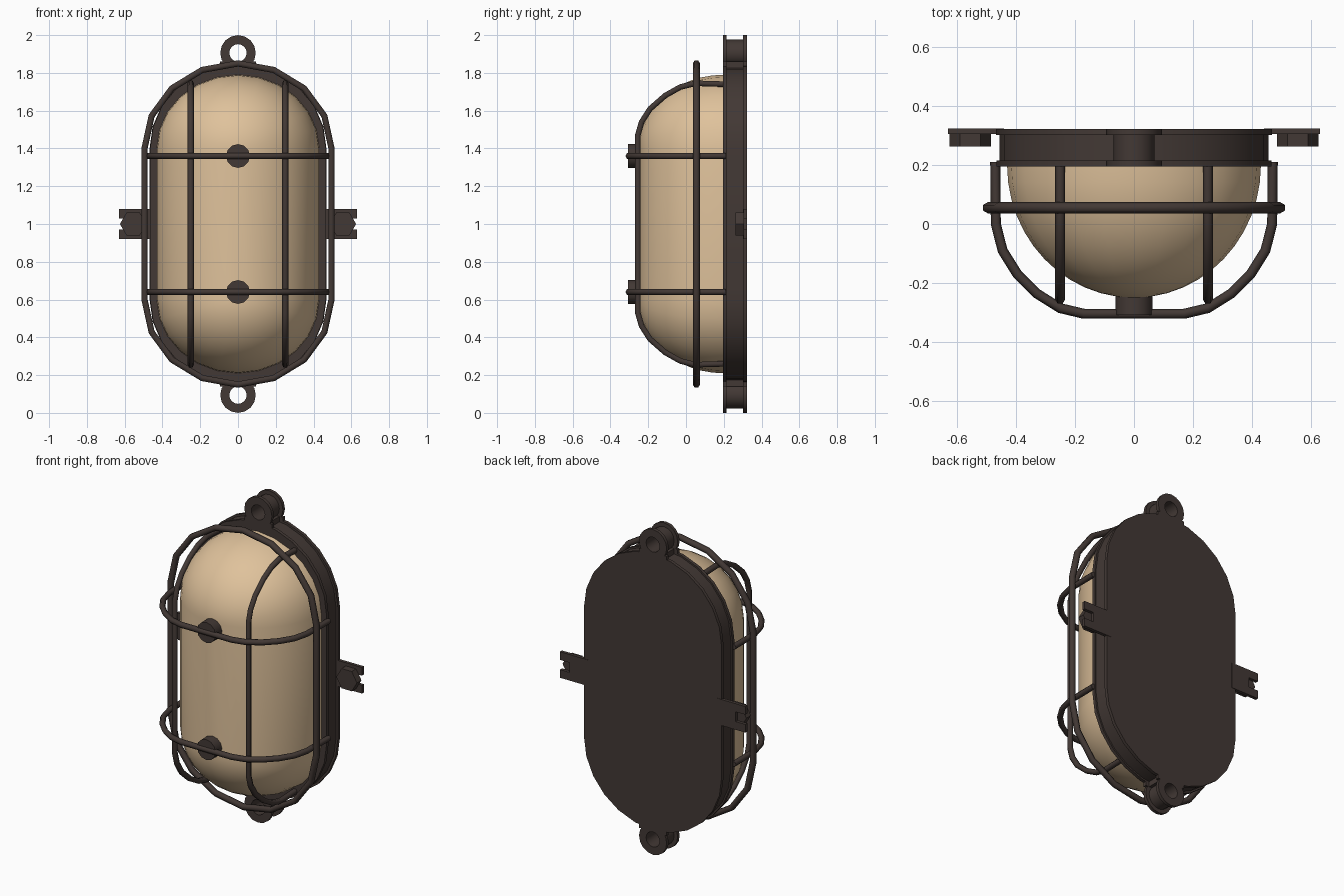
import bpy, bmesh
from math import sin, cos, pi, radians

if "Cube" in bpy.data.objects:
    bpy.data.objects.remove(bpy.data.objects["Cube"])


def material(name, rgb):
    m = bpy.data.materials.new(name)
    m.use_nodes = True
    m.diffuse_color = (*rgb, 1)
    bsdf = m.node_tree.nodes["Principled BSDF"]
    bsdf.inputs["Base Color"].default_value = (*rgb, 1)
    bsdf.inputs["Roughness"].default_value = 0.6
    return m


IRON = material("dark brown iron", (0.055, 0.040, 0.035))
GLASS = material("warm cream glass", (0.74, 0.54, 0.33))


def oval(width, rise, y, half=0.4, centre=1.0, n=12):
    """Closed outline of two half ellipses joined by straight sides."""
    pts = []
    for side in (1, -1):
        for i in range(n + 1):
            a = pi * i / n
            pts.append((side * width * cos(a), y,
                        centre + side * (half + rise * sin(a))))
    return pts


def loft(name, rings, mat, closed=False, angle=35):
    """Skin between rings of points, capped unless closed on itself."""
    bm = bmesh.new()
    loops = [[bm.verts.new(p) for p in ring] for ring in rings]
    n = len(loops[0])
    pairs = list(zip(loops, loops[1:]))
    if closed:
        pairs.append((loops[-1], loops[0]))
    else:
        bm.faces.new(loops[0])
        bm.faces.new(loops[-1])
    for a, b in pairs:
        for i in range(n):
            j = (i + 1) % n
            bm.faces.new((a[i], a[j], b[j], b[i]))
    bmesh.ops.remove_doubles(bm, verts=bm.verts, dist=0.0001)
    bmesh.ops.recalc_face_normals(bm, faces=bm.faces)
    mesh = bpy.data.meshes.new(name)
    bm.to_mesh(mesh)
    bm.free()
    return finish(bpy.data.objects.new(name, mesh), mat, angle)


def finish(ob, mat, angle=35):
    if ob.name not in bpy.context.collection.objects:
        bpy.context.collection.objects.link(ob)
    ob.data.materials.append(mat)
    bpy.ops.object.select_all(action="DESELECT")
    ob.select_set(True)
    bpy.context.view_layer.objects.active = ob
    if ob.type == "MESH":
        bpy.ops.object.shade_smooth_by_angle(angle=radians(angle))
    return ob


def wire(name, pts, radius=0.017, cyclic=False):
    """Round bar following a path."""
    cu = bpy.data.curves.new(name, "CURVE")
    cu.dimensions = "3D"
    cu.bevel_depth = radius
    cu.bevel_resolution = 1
    cu.use_fill_caps = True
    sp = cu.splines.new("POLY")
    sp.points.add(len(pts) - 1)
    for p, co in zip(sp.points, pts):
        p.co = (*co, 1)
    sp.use_cyclic_u = cyclic
    return finish(bpy.data.objects.new(name, cu), IRON)


def box(name, lo, hi):
    corners = [(lo[0], lo[2]), (hi[0], lo[2]), (hi[0], hi[2]), (lo[0], hi[2])]
    return loft(name, [[(x, y, z) for x, z in corners]
                       for y in (lo[1], hi[1])], IRON)


def mirrored(half_path):
    """Complete a path on the first axis, given as (across, y)."""
    return half_path + [(-u, y) for u, y in reversed(half_path)]


# Base housing with a shallow groove between front and back flanges
steps = [(0.465, 0.195), (0.465, 0.215), (0.455, 0.215),
         (0.455, 0.302), (0.468, 0.302), (0.468, 0.322)]
loft("base_housing", [oval(w, w - 0.02, y) for w, y in steps], IRON)

# Glass dome, narrowing to a ridge line at the front
dome = []
for k in range(13):
    t = pi / 2 * k / 12
    dome.append(oval(0.43 * cos(t), 0.39 * cos(t), 0.2 - 0.45 * sin(t)))
loft("glass_dome", dome, GLASS, angle=60)

# Cage: hoop around the dome
hoop = oval(0.495, 0.45, 0.055, n=8)
wire("cage_hoop", hoop, 0.019, cyclic=True)

# Cage: two upright bars
upright = mirrored([(0.74, 0.21), (0.745, 0.05), (0.725, -0.03), (0.68, -0.11),
                    (0.61, -0.19), (0.54, -0.235), (0.47, -0.255)])
for side, label in ((1, "left"), (-1, "right")):
    wire("cage_upright_" + label,
         [(side * 0.25, y, 1 + u) for u, y in upright])

# Cage: two cross bars, each with a round boss against the glass
cross = mirrored([(0.47, 0.21), (0.468, 0.0), (0.445, -0.09), (0.395, -0.17),
                  (0.33, -0.235), (0.25, -0.285), (0.17, -0.304)])
for z, label in ((1.36, "upper"), (0.64, "lower")):
    wire("cage_cross_bar_" + label, [(x, y, z) for x, y in cross])
    loft("cage_boss_" + label,
         [oval(0.063, 0.063, y, 0, z, n=6) for y in (-0.308, -0.23)], IRON)

# Hanging lugs: flanged eyelets with necks, top and bottom
eyelet = [(0.094, 0.195), (0.094, 0.215), (0.07, 0.215), (0.07, 0.302),
          (0.094, 0.302), (0.094, 0.322), (0.046, 0.322), (0.046, 0.195)]
for side, label in ((1, "top"), (-1, "bottom")):
    z = 1 + side * 0.906
    loft("lug_eyelet_" + label,
         [oval(r, r, y, 0, z, n=8) for r, y in eyelet], IRON, closed=True)
    z0, z1 = sorted((1 + side * 0.80, 1 + side * 0.859))
    for part, w, y0, y1 in (("front", 0.094, 0.195, 0.215),
                            ("core", 0.07, 0.21, 0.305),
                            ("back", 0.094, 0.302, 0.322)):
        box(f"lug_neck_{part}_{label}", (-w, y0, z0), (w, y1, z1))

# Side clips: slotted plate with a hexagonal nut in front
fork = [(0.44, -0.08), (0.63, -0.08), (0.63, -0.03), (0.565, -0.03),
        (0.565, 0.03), (0.63, 0.03), (0.63, 0.08), (0.44, 0.08)]
for side, label in ((1, "left"), (-1, "right")):
    loft("clip_plate_" + label,
         [[(side * x, y, 1 + z) for x, z in fork] for y in (0.304, 0.324)], IRON)
    hexagon = [(side * 0.555 + 0.07 * cos(pi / 3 * i), 1 + 0.07 * sin(pi / 3 * i))
               for i in range(6)]
    loft("clip_nut_" + label,
         [[(x, y, z) for x, z in hexagon] for y in (0.262, 0.306)], IRON)
